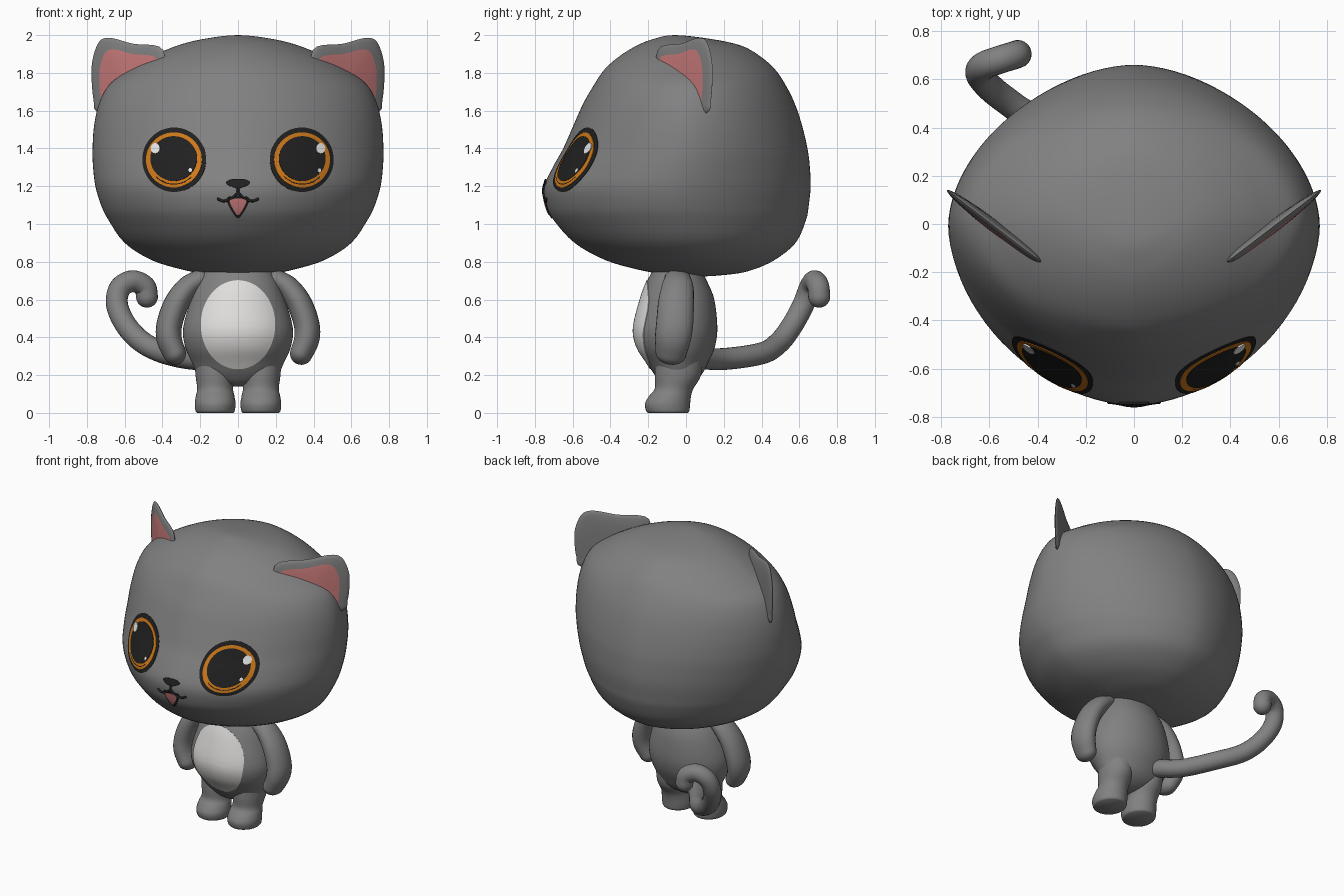
import bpy, bmesh, math
from mathutils import Vector
from mathutils.bvhtree import BVHTree

if "Cube" in bpy.data.objects:
    bpy.data.objects.remove(bpy.data.objects["Cube"])


def material(name, color):
    m = bpy.data.materials.new(name)
    m.use_nodes = True
    m.diffuse_color = (*color, 1)
    m.node_tree.nodes["Principled BSDF"].inputs["Base Color"].default_value = (*color, 1)
    return m


GREY = material("fur grey", (0.22, 0.22, 0.22))
WHITE = material("belly white", (0.75, 0.74, 0.72))
BLACK = material("soft black", (0.015, 0.015, 0.015))
ORANGE = material("iris orange", (0.62, 0.19, 0.01))
PINK = material("pink", (0.6, 0.2, 0.2))
SHINE = material("eye shine", (0.8, 0.8, 0.8))


def spline(pts, steps, closed=False, first=None, last=None):
    """Catmull-Rom interpolation of tuples of any length."""
    n = len(pts)
    if closed:
        ext = [pts[-1], *pts, pts[0], pts[1]]
    else:
        ext = [first or pts[0], *pts, last or pts[-1]]
    out = []
    for i in range(1, len(ext) - 2):
        for k in range(steps):
            t = k / steps
            out.append(tuple(
                0.5 * (2 * b + (c - a) * t + (2 * a - 5 * b + 4 * c - d) * t * t
                       + (3 * b - a - 3 * c + d) * t ** 3)
                for a, b, c, d in zip(*ext[i - 1:i + 3])))
    return out if closed else out + [pts[-1]]


def skin(name, rings, mats, band=lambda i: 0):
    """Bridge a stack of rings into a closed smooth mesh."""
    bm = bmesh.new()
    loops = [[bm.verts.new(p) for p in ring] for ring in rings]
    n = len(loops[0])
    for i in range(len(loops) - 1):
        for j in range(n):
            k = (j + 1) % n
            f = bm.faces.new((loops[i][j], loops[i][k], loops[i + 1][k], loops[i + 1][j]))
            f.material_index = band(i)
    for ring, loop in ((rings[0], loops[0]), (rings[-1], loops[-1])):
        if (Vector(ring[0]) - Vector(ring[n // 2])).length > 0.001:
            bm.faces.new(loop)
    bmesh.ops.remove_doubles(bm, verts=bm.verts, dist=0.00005)
    bmesh.ops.recalc_face_normals(bm, faces=bm.faces)
    mesh = bpy.data.meshes.new(name)
    bm.to_mesh(mesh)
    bm.free()
    for m in mats:
        mesh.materials.append(m)
    obj = bpy.data.objects.new(name, mesh)
    bpy.context.collection.objects.link(obj)
    bpy.ops.object.select_all(action='DESELECT')
    obj.select_set(True)
    bpy.context.view_layer.objects.active = obj
    bpy.ops.object.shade_smooth_by_angle(angle=math.radians(50))
    return obj


def stack(name, rows, cx=0, power=2.0, segs=64):
    """Loft of rounded sections; each row is height, half width, front y, back y."""
    def over(r, pole):  # keeps closed poles round
        return (r[0], -r[1], r[3], r[2]) if pole[1] == 0 else pole
    rings = []
    for z, w, f, b in spline(rows, 4, False, over(rows[1], rows[0]), over(rows[-2], rows[-1])):
        ring = []
        for j in range(segs):
            c, s = math.cos(math.tau * j / segs), math.sin(math.tau * j / segs)
            px = math.copysign(abs(c) ** (2 / power), c)
            py = math.copysign(abs(s) ** (2 / power), s)
            ring.append((cx + w * px, (f + b) / 2 + (b - f) / 2 * py, z))
        rings.append(ring)
    return skin(name, rings, [GREY])


def tube(name, pts, mat, segs=24, steps=6):
    """Rounded tube; each point is x, y, z, radius, radius along y."""
    path = spline(pts, steps)
    side, rings = Vector((0, 1, 0)), []
    last = len(path) - 1
    for i, p in enumerate(path):
        t = (Vector(path[min(i + 1, last)][:3]) - Vector(path[max(i - 1, 0)][:3])).normalized()
        side = (side - t * side.dot(t)).normalized()
        across = side.cross(t)
        caps = [0]
        if i == 0:
            caps = [-a / 6 * math.pi / 2 for a in range(6, -1, -1)]
        elif i == last:
            caps = [a / 6 * math.pi / 2 for a in range(7)]
        for a in caps:
            centre = Vector(p[:3]) + t * p[3] * math.sin(a)
            rings.append([centre + math.cos(a) * (across * p[3] * math.cos(u) + side * p[4] * math.sin(u))
                          for u in (math.tau * j / segs for j in range(segs))])
    return skin(name, rings, [mat])


def surface(obj):
    return BVHTree.FromPolygons([v.co for v in obj.data.vertices],
                                [p.vertices[:] for p in obj.data.polygons])


def project(tree, x, z, lift):
    hit, normal, _, _ = tree.ray_cast(Vector((x, -3, z)), Vector((0, 1, 0)))
    return hit + normal * lift


def oval(cx, cz, rx, rz, segs=64):
    return [(cx + rx * math.cos(math.tau * j / segs), cz + rz * math.sin(math.tau * j / segs))
            for j in range(segs)]


def plate(name, tree, outline, lift, mat, layers=10):
    """Thin plate that follows a surface inside a front-view outline."""
    cx = sum(p[0] for p in outline) / len(outline)
    cz = sum(p[1] for p in outline) / len(outline)
    rings = [[project(tree, cx + (x - cx) * k / layers, cz + (z - cz) * k / layers, lift)
              for x, z in outline] for k in range(layers + 1)]
    rings.append([project(tree, x, z, -0.001) for x, z in outline])
    return skin(name, rings, [mat])


def line(name, tree, pts, radius, mat):
    tube(name, [(*project(tree, x, z, 0.003), radius, radius) for x, z in pts], mat, 8, 4)


# Head
head = stack("head", [
    (0.722, 0, 0.06, 0.06), (0.735, 0.17, -0.12, 0.25), (0.76, 0.30, -0.26, 0.36),
    (0.81, 0.46, -0.43, 0.47), (0.90, 0.60, -0.59, 0.58), (1.02, 0.685, -0.70, 0.635),
    (1.10, 0.725, -0.74, 0.65), (1.20, 0.755, -0.75, 0.66), (1.31, 0.768, -0.70, 0.655),
    (1.40, 0.77, -0.65, 0.643), (1.52, 0.762, -0.597, 0.615), (1.64, 0.735, -0.543, 0.575),
    (1.74, 0.68, -0.485, 0.525), (1.82, 0.57, -0.43, 0.47), (1.89, 0.45, -0.35, 0.39),
    (1.945, 0.32, -0.26, 0.29), (1.98, 0.18, -0.17, 0.13), (2.0, 0, -0.06, -0.06),
], power=1.8, segs=96)
face = surface(head)

# Torso and belly patch
torso = stack("torso", [
    (0.14, 0, -0.05, -0.05), (0.155, 0.10, -0.12, 0.02), (0.2, 0.205, -0.165, 0.08),
    (0.27, 0.245, -0.21, 0.12), (0.35, 0.28, -0.26, 0.153), (0.45, 0.29, -0.278, 0.166),
    (0.6, 0.25, -0.242, 0.15), (0.7, 0.21, -0.205, 0.11), (0.8, 0.15, -0.15, 0.06)])
plate("belly_patch", surface(torso), oval(0, 0.467, 0.195, 0.234), 0.004, WHITE)

# Ear outline in front view, closed through the inside of the head
EAR = spline([(0.395, 1.92), (0.56, 1.955), (0.675, 1.985), (0.735, 1.965), (0.77, 1.87),
              (0.775, 1.77), (0.765, 1.66), (0.74, 1.59), (0.56, 1.55), (0.42, 1.7)], 5, True)

for side, label in ((1, "left"), (-1, "right")):
    # Legs with feet
    stack(label + "_leg", [
        (0, 0.096, -0.2, 0.01), (0.012, 0.104, -0.212, 0.018), (0.05, 0.108, -0.217, 0.022),
        (0.09, 0.102, -0.195, 0.027), (0.13, 0.095, -0.165, 0.04), (0.2, 0.104, -0.165, 0.08),
        (0.3, 0.11, -0.16, 0.09)], cx=side * 0.121, segs=40)

    # Arms
    tube(label + "_arm", [
        (side * 0.2, -0.045, 0.71, 0.05, 0.07), (side * 0.265, -0.045, 0.665, 0.06, 0.085),
        (side * 0.325, -0.053, 0.58, 0.066, 0.095), (side * 0.363, -0.06, 0.47, 0.068, 0.098),
        (side * 0.364, -0.07, 0.39, 0.067, 0.095), (side * 0.335, -0.08, 0.315, 0.06, 0.082)], GREY)

    # Ears: lens-shaped, with a pink inner region on the front
    rings, scales = [], [0, 0.25, 0.5, 0.7, 0.8, 0.92, 0.98, 1]
    for sign, run in ((1, scales), (-1, scales[-2::-1])):
        for s in run:
            depth = sign * 0.027 * math.sqrt(1 - s * s)
            ring = []
            for ex, ez in EAR:
                x, z = 0.52 + (ex - 0.52) * s, 1.68 + (ez - 1.68) * s
                y = -0.15 + (x - 0.395) * 0.763
                ring.append((side * (x + 0.607 * depth), y - 0.795 * depth, z))
            rings.append(ring)
    skin(label + "_ear", rings, [GREY, PINK], lambda i: 1 if i < 4 else 0)

    # Eyes
    ex, ez = side * 0.337, 1.34
    plate(label + "_eye_rim", face, oval(ex, ez, 0.168, 0.17), 0.003, BLACK)
    plate(label + "_iris", face, oval(ex, ez - 0.002, 0.147, 0.145), 0.006, ORANGE)
    plate(label + "_pupil", face, oval(ex, ez + 0.004, 0.122, 0.118), 0.009, BLACK)
    plate(label + "_shine", face, oval(ex + side * 0.095, ez + 0.057, 0.024, 0.028, 20), 0.012, SHINE, 3)
    plate(label + "_small_shine", face, oval(ex + 0.088, ez - 0.06, 0.009, 0.011, 16), 0.012, SHINE, 2)
    arc = [math.radians(a) for a in range(225, 316, 10)]
    line(label + "_iris_line", face,
         [(ex + 0.13 * math.cos(a), ez - 0.002 + 0.128 * math.sin(a)) for a in arc], 0.004, BLACK)

    # Mouth corners
    line(label + "_mouth_line", face, [(side * 0.105, 1.133), (side * 0.075, 1.122),
                                       (side * 0.035, 1.135), (0, 1.165)], 0.007, BLACK)

# Nose and mouth
plate("nose", face, spline([(0, 1.19), (0.04, 1.2), (0.063, 1.218), (0.04, 1.232), (0, 1.235),
                            (-0.04, 1.232), (-0.063, 1.218), (-0.04, 1.2)], 4, True), 0.009, BLACK, 4)
line("nose_line", face, [(0, 1.2), (0, 1.18), (0, 1.16)], 0.007, BLACK)
MOUTH = spline([(0, 1.032), (0.03, 1.065), (0.052, 1.105), (0.058, 1.14), (0, 1.148),
                (-0.058, 1.14), (-0.052, 1.105), (-0.03, 1.065)], 4, True)
plate("mouth", face, MOUTH, 0.005, BLACK, 4)
plate("tongue", face, [(x * 0.72, 1.102 + (z - 1.102) * 0.74) for x, z in MOUTH], 0.008, PINK, 4)

# Tail
tube("tail", [(*p, 0.058, 0.058) for p in (
    (-0.1, 0.08, 0.29), (-0.23, 0.2, 0.285), (-0.38, 0.4, 0.315), (-0.5, 0.49, 0.37),
    (-0.59, 0.56, 0.46), (-0.64, 0.62, 0.57), (-0.625, 0.655, 0.66), (-0.56, 0.68, 0.697),
    (-0.495, 0.7, 0.67), (-0.482, 0.705, 0.615))], GREY)
